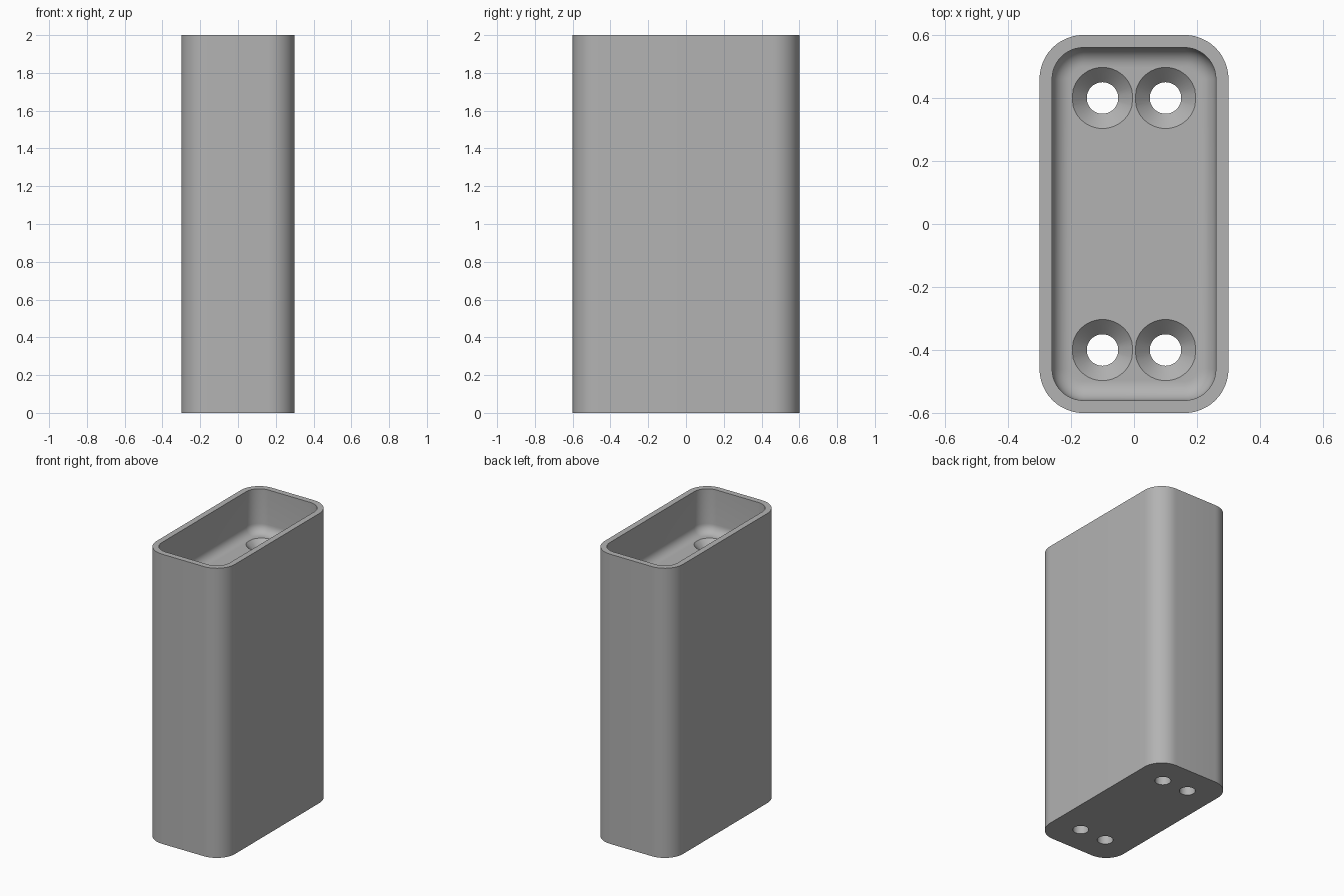
import bpy, bmesh, math

old = bpy.data.objects.get("Cube")
if old:
    bpy.data.objects.remove(old, do_unlink=True)

HEIGHT, FLOOR, WALL, FILLET = 2.0, 1.70, 0.04, 0.06
HALF_X, HALF_Y, CORNER = 0.30, 0.60, 0.14
HOLE, SINK = 0.05, 0.097

grey = bpy.data.materials.new("plain grey")
grey.use_nodes = True
colour = (0.45, 0.45, 0.45, 1)
grey.diffuse_color = colour
grey.node_tree.nodes["Principled BSDF"].inputs["Base Color"].default_value = colour


def make_object(name, bm):
    bmesh.ops.recalc_face_normals(bm, faces=bm.faces)
    mesh = bpy.data.meshes.new(name)
    bm.to_mesh(mesh)
    bm.free()
    mesh.materials.append(grey)
    obj = bpy.data.objects.new(name, mesh)
    bpy.context.collection.objects.link(obj)
    return obj


def rounded_ring(bm, inset, z, steps=12):
    """Rounded rectangle drawn in from the outer outline by inset."""
    r = CORNER - inset
    ring = []
    for quarter, (sx, sy) in enumerate([(1, 1), (-1, 1), (-1, -1), (1, -1)]):
        for i in range(steps + 1):
            a = (quarter + i / steps) * math.pi / 2
            ring.append(bm.verts.new((sx * (HALF_X - CORNER) + r * math.cos(a),
                                      sy * (HALF_Y - CORNER) + r * math.sin(a), z)))
    return ring


def skin(bm, rings):
    """Join successive rings and cap both ends."""
    n = len(rings[0])
    for low, high in zip(rings, rings[1:]):
        for i in range(n):
            j = (i + 1) % n
            bm.faces.new((low[i], low[j], high[j], high[i]))
    bm.faces.new(rings[0])
    bm.faces.new(rings[-1])


# Block with a filleted socket in its top
bm = bmesh.new()
rings = [rounded_ring(bm, 0, 0), rounded_ring(bm, 0, HEIGHT), rounded_ring(bm, WALL, HEIGHT)]
for i in range(9):
    a = i / 8 * math.pi / 2
    rings.append(rounded_ring(bm, WALL + FILLET * (1 - math.cos(a)),
                              FLOOR + FILLET * (1 - math.sin(a))))
skin(bm, rings)
block = make_object("socket_block", bm)

# Countersunk screw holes
bm = bmesh.new()
over = 0.004
profile = [(HOLE, -0.1), (HOLE, FLOOR - (SINK - HOLE)), (SINK + over, FLOOR + over)]
for x in (-0.1, 0.1):
    for y in (-0.4, 0.4):
        hole_rings = []
        for r, z in profile:
            hole_rings.append([bm.verts.new((x + r * math.cos(t * math.tau / 48),
                                             y + r * math.sin(t * math.tau / 48), z))
                               for t in range(48)])
        # keep neighbouring cutters from touching
        for v in hole_rings[-1]:
            v.co.x = max(min(v.co.x, x + 0.0985), x - 0.0985)
        skin(bm, hole_rings)
cutter = make_object("screw_hole_cutter", bm)
cutter.hide_render = True

cut = block.modifiers.new("screw_holes", "BOOLEAN")
cut.operation = "DIFFERENCE"
cut.solver = "EXACT"
cut.object = cutter

bpy.ops.object.select_all(action="DESELECT")
block.select_set(True)
bpy.context.view_layer.objects.active = block
bpy.ops.object.modifier_apply(modifier=cut.name)
bpy.data.objects.remove(cutter, do_unlink=True)
bpy.ops.object.shade_smooth_by_angle(angle=math.radians(30))
